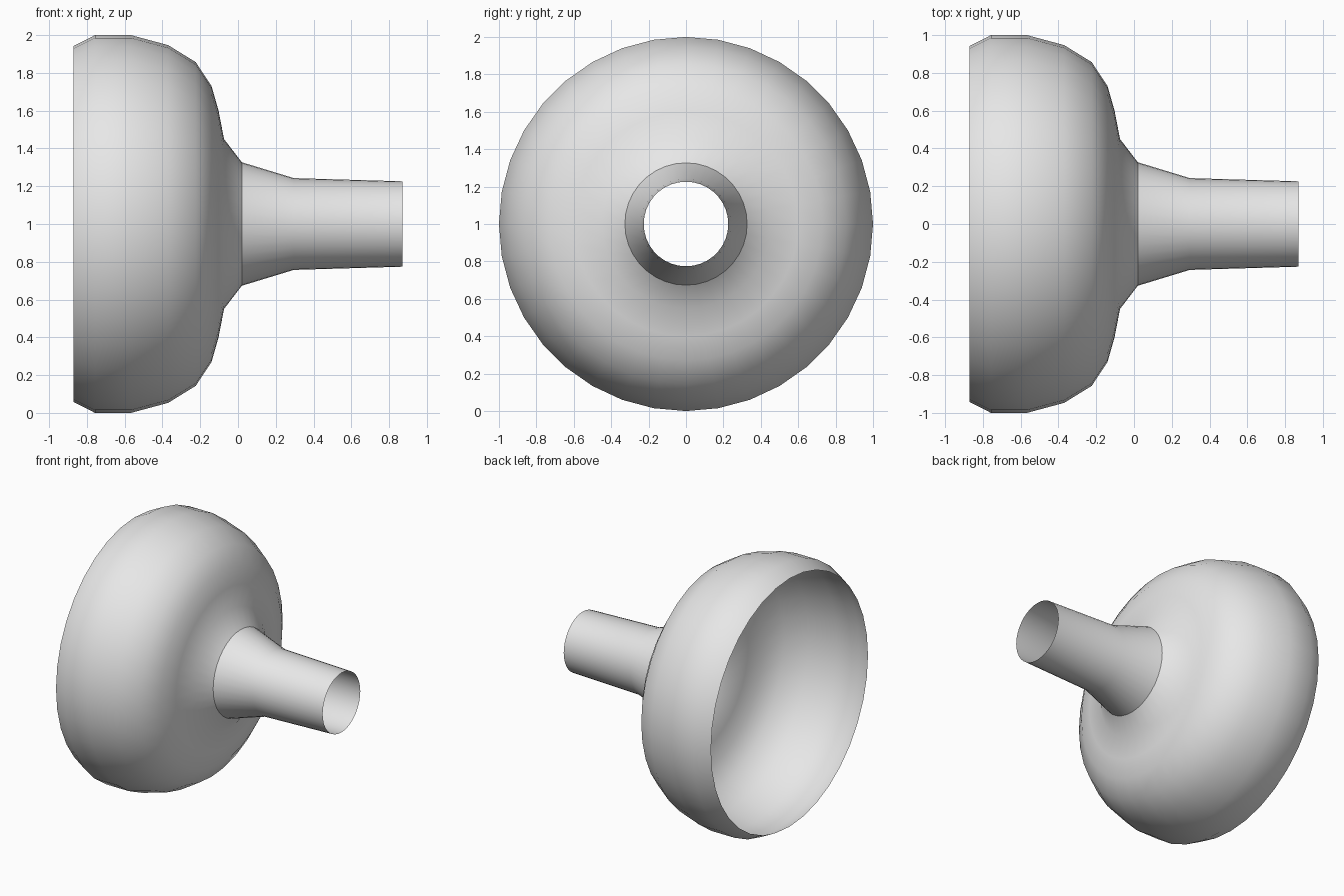
import bpy, bmesh, math

cube = bpy.data.objects.get("Cube")
if cube:
    bpy.data.objects.remove(cube, do_unlink=True)

SEGMENTS = 36
CENTRE_Z = 1.0

# Single plain grey
grey = bpy.data.materials.new("light_grey")
grey.use_nodes = True
colour = (0.8, 0.8, 0.8, 1.0)
grey.diffuse_color = colour
grey.node_tree.nodes["Principled BSDF"].inputs["Base Color"].default_value = colour


def lathe_along_x(name, profile):
    """Revolve an open (x, radius) profile about the horizontal x axis."""
    bm = bmesh.new()
    rings = []
    for x, r in profile:
        ring = []
        for i in range(SEGMENTS):
            a = 2 * math.pi * i / SEGMENTS
            ring.append(bm.verts.new((x, r * math.cos(a), CENTRE_Z + r * math.sin(a))))
        rings.append(ring)
    for a, b in zip(rings, rings[1:]):
        for i in range(SEGMENTS):
            j = (i + 1) % SEGMENTS
            bm.faces.new((a[i], b[i], b[j], a[j]))
    # Outward normals on the open shell
    bm.normal_update()
    f = bm.faces[:][0]
    c = f.calc_center_median()
    if f.normal.y * c.y + f.normal.z * (c.z - CENTRE_Z) < 0:
        bmesh.ops.reverse_faces(bm, faces=bm.faces[:])
    mesh = bpy.data.meshes.new(name)
    bm.to_mesh(mesh)
    bm.free()
    mesh.materials.append(grey)
    obj = bpy.data.objects.new(name, mesh)
    bpy.context.collection.objects.link(obj)
    bpy.ops.object.select_all(action='DESELECT')
    obj.select_set(True)
    bpy.context.view_layer.objects.active = obj
    bpy.ops.object.shade_smooth()
    return obj


# Rounded bell, open at its wide rim
lathe_along_x("bell", [(-0.87, 0.943), (-0.757, 1.0), (-0.567, 1.0),
                       (-0.37, 0.947), (-0.224, 0.857), (-0.14, 0.73),
                       (-0.103, 0.60), (-0.074, 0.45), (0.02, 0.327)])

# Flared open neck, meeting the bell at a crisp seam
lathe_along_x("neck", [(0.02, 0.327), (0.295, 0.243), (0.87, 0.226)])
